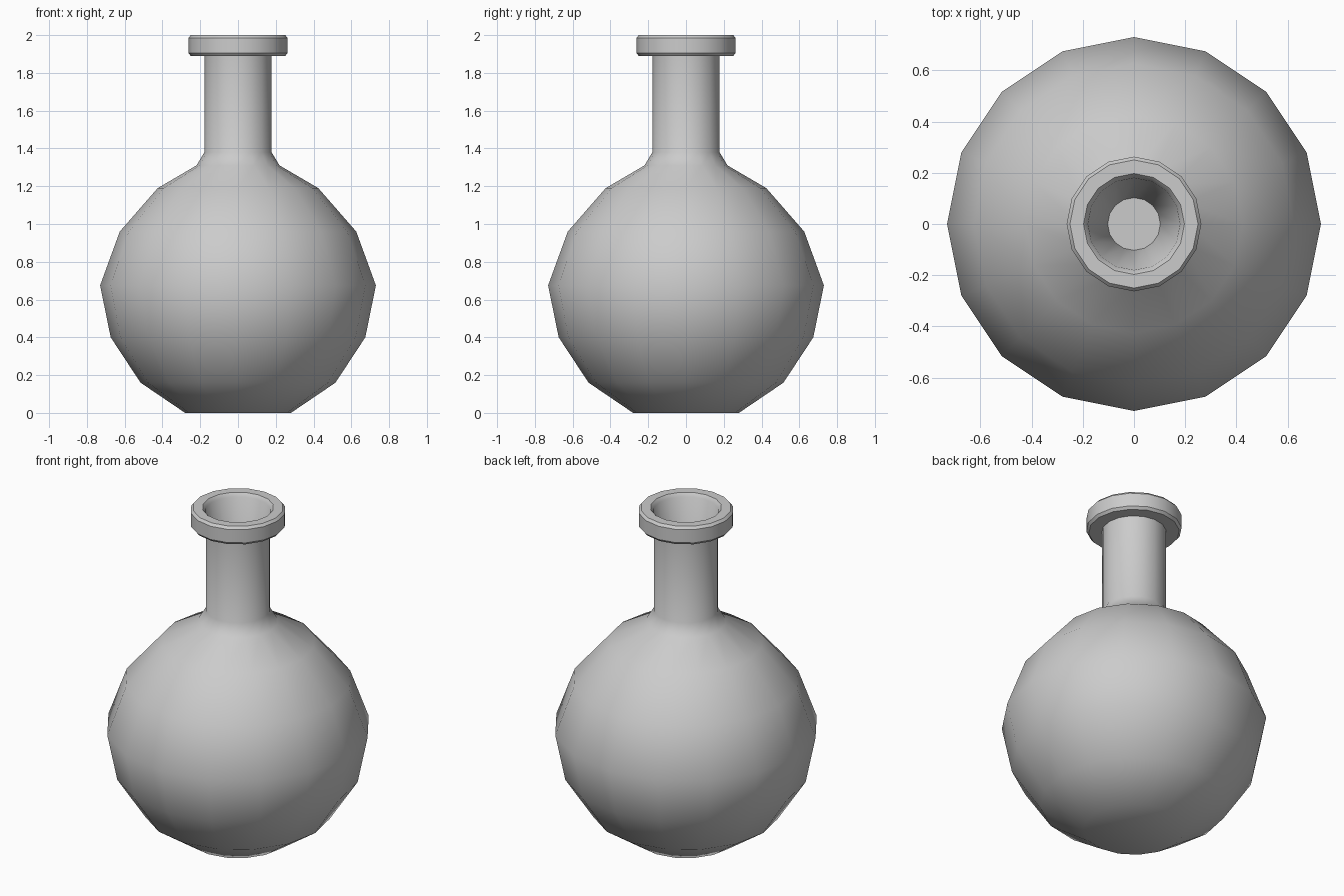
import bpy, bmesh, math

if "Cube" in bpy.data.objects:
    bpy.data.objects.remove(bpy.data.objects["Cube"])

SIDES = 16

# Profile from base, up the belly and neck, over the lip and down the bore
profile = [
    (0.28, 0.0), (0.516, 0.16), (0.674, 0.40), (0.73, 0.675),
    (0.626, 0.96), (0.425, 1.19), (0.22, 1.31), (0.178, 1.38),
    (0.178, 1.89), (0.25, 1.89), (0.263, 1.905), (0.263, 1.985),
    (0.25, 2.0), (0.197, 2.0), (0.18, 1.98), (0.103, 1.40),
]


def lathe(name, points):
    bm = bmesh.new()
    rings = [[bm.verts.new((r * math.cos(2 * math.pi * i / SIDES),
                            r * math.sin(2 * math.pi * i / SIDES), z))
              for i in range(SIDES)] for r, z in points]
    for low, high in zip(rings, rings[1:]):
        for i in range(SIDES):
            j = (i + 1) % SIDES
            bm.faces.new((low[i], low[j], high[j], high[i]))
    # Flat base and flat floor inside the neck
    bm.faces.new(rings[0][::-1])
    bm.faces.new(rings[-1])
    bmesh.ops.recalc_face_normals(bm, faces=bm.faces[:])
    mesh = bpy.data.meshes.new(name)
    bm.to_mesh(mesh)
    bm.free()
    obj = bpy.data.objects.new(name, mesh)
    bpy.context.collection.objects.link(obj)
    return obj


flask = lathe("round_flask", profile)
bpy.context.view_layer.objects.active = flask
flask.select_set(True)
bpy.ops.object.shade_smooth_by_angle(angle=math.radians(40))
